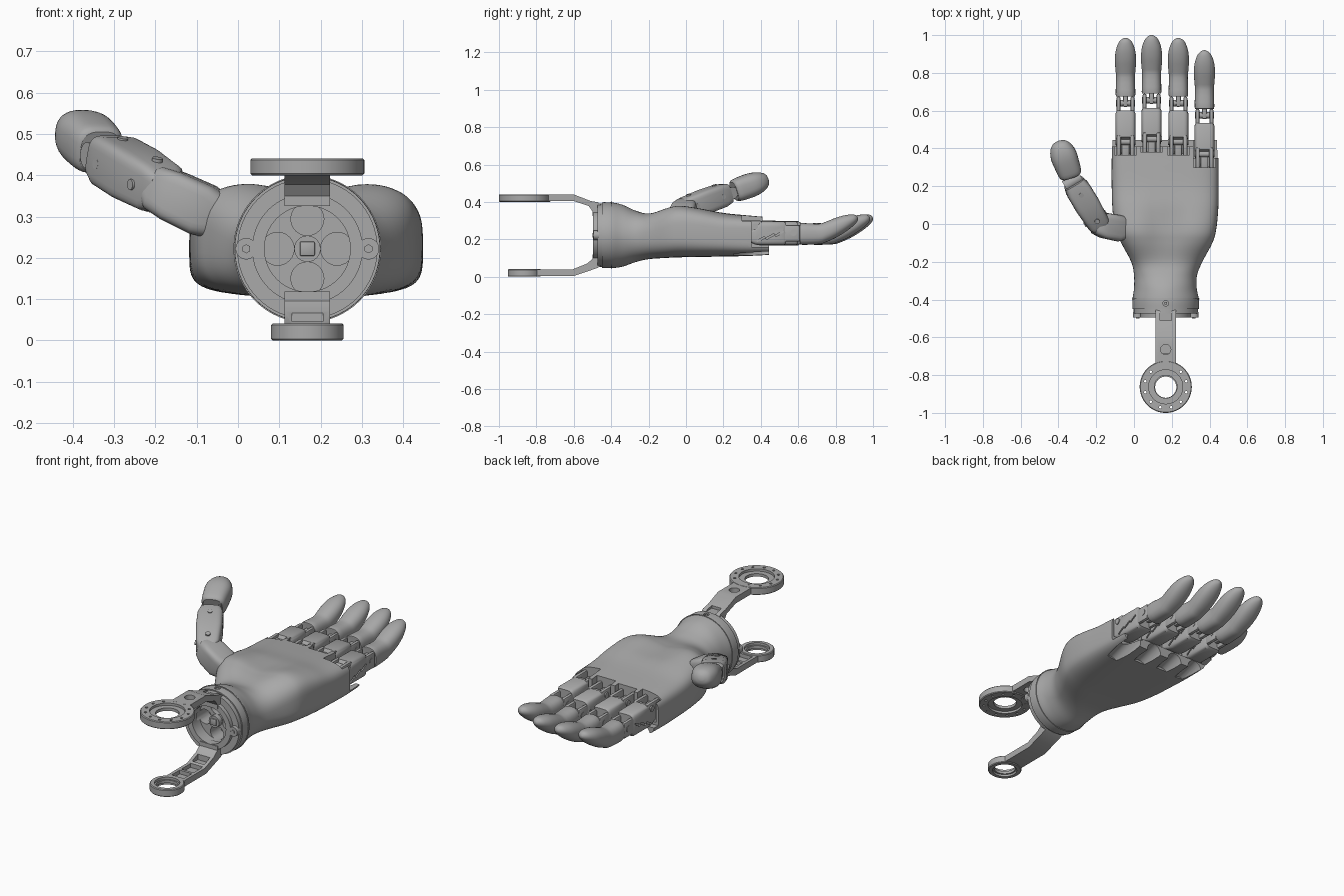
import bpy, bmesh
from math import sin, cos, pi, exp, copysign
from mathutils import Vector, Matrix

old = bpy.data.objects.get("Cube")
if old:
    bpy.data.objects.remove(old)

grey = bpy.data.materials.new("plain grey")
grey.use_nodes = True
grey.diffuse_color = (0.4, 0.4, 0.4, 1)
grey.node_tree.nodes["Principled BSDF"].inputs["Base Color"].default_value = (0.4, 0.4, 0.4, 1)

I = Matrix.Identity(4)
CX, CZ = 0.168, 0.222          # wrist axis


def finish(name, bm, m=I):
    bmesh.ops.transform(bm, matrix=m, verts=bm.verts)
    bmesh.ops.recalc_face_normals(bm, faces=bm.faces)
    me = bpy.data.meshes.new(name)
    bm.to_mesh(me)
    bm.free()
    me.materials.append(grey)
    ob = bpy.data.objects.new(name, me)
    bpy.context.collection.objects.link(ob)
    return ob


def spline(rows, steps):
    out = []
    for i in range(len(rows) - 1):
        a, b, c, d = (rows[max(0, min(len(rows) - 1, i + k))] for k in (-1, 0, 1, 2))
        for s in range(steps):
            t = s / steps
            out.append([q + t / 2 * (r - p + t * (2 * p - 5 * q + 4 * r - w + t * (3 * (q - r) + w - p)))
                        for p, q, r, w in zip(a, b, c, d)])
    return out + [list(rows[-1])]


def loft(name, rows, m=I, n=32, steps=1):
    """Rows are (y, x min, x max, z min, z max, roundness power)."""
    bm = bmesh.new()
    rings = []
    for y, x0, x1, z0, z1, p in spline(rows, steps):
        ring = []
        for k in range(n):
            c, s = cos(2 * pi * k / n), sin(2 * pi * k / n)
            u, v = (copysign(abs(w) ** (2 / p), w) for w in (c, s))
            ring.append(bm.verts.new(((x0 + x1 + (x1 - x0) * u) / 2, y, (z0 + z1 + (z1 - z0) * v) / 2)))
        rings.append(ring)
    for a, b in zip(rings, rings[1:]):
        for k in range(n):
            bm.faces.new((a[k], a[k - 1], b[k - 1], b[k]))
    bm.faces.new(rings[0])
    bm.faces.new(rings[-1])
    return finish(name, bm, m)


def box(name, c, size, m=I, bevel=0.0):
    bm = bmesh.new()
    bmesh.ops.create_cube(bm, size=1)
    bmesh.ops.transform(bm, matrix=Matrix.Translation(c) @ Matrix.Diagonal((*size, 1)), verts=bm.verts)
    if bevel:
        bmesh.ops.bevel(bm, geom=bm.edges[:], offset=bevel, segments=2, affect='EDGES', profile=0.5)
    return finish(name, bm, m)


def rod(name, c, r, length, axis, m=I, n=24):
    bm = bmesh.new()
    bmesh.ops.create_cone(bm, cap_ends=True, segments=n, radius1=r, radius2=r, depth=length)
    rot = Vector((0, 0, 1)).rotation_difference(Vector(axis)).to_matrix().to_4x4()
    return finish(name, bm, m @ Matrix.Translation(c) @ rot)


def lathe(name, profile, m, n=64):
    """Closed (radius, height) profile turned around z."""
    bm = bmesh.new()
    rings = [[bm.verts.new((r * cos(2 * pi * k / n), r * sin(2 * pi * k / n), h)) for r, h in profile]
             for k in range(n)]
    for k in range(n):
        for j in range(len(profile)):
            bm.faces.new((rings[k - 1][j - 1], rings[k][j - 1], rings[k][j], rings[k - 1][j]))
    return finish(name, bm, m)


def extrude_x(name, outline, x, width):
    bm = bmesh.new()
    f = bm.faces.new([bm.verts.new((x - width / 2, y, z)) for y, z in outline])
    g = bmesh.ops.extrude_face_region(bm, geom=[f])["geom"]
    bmesh.ops.translate(bm, vec=(width, 0, 0), verts=[v for v in g if isinstance(v, bmesh.types.BMVert)])
    return finish(name, bm)


def cut(ob, cutters):
    for c in cutters:
        mod = ob.modifiers.new("cut", 'BOOLEAN')
        mod.operation, mod.solver, mod.object = 'DIFFERENCE', 'EXACT', c
        with bpy.context.temp_override(object=ob, active_object=ob):
            bpy.ops.object.modifier_apply(modifier=mod.name)
        bpy.data.objects.remove(c)


fingers = [("index", -0.045, -0.015), ("middle", 0.093, 0.0), ("ring", 0.235, -0.015), ("little", 0.373, -0.08)]

# Palm and wrist in one shell
palm = loft("palm", [
    (-0.45, -0.008, 0.344, 0.046, 0.398, 2), (-0.40, -0.008, 0.344, 0.046, 0.398, 2),
    (-0.34, 0.0, 0.332, 0.054, 0.385, 2), (-0.27, 0.0, 0.334, 0.078, 0.355, 2.2),
    (-0.2, -0.015, 0.362, 0.094, 0.345, 2.6), (-0.1, -0.068, 0.415, 0.101, 0.378, 3.2),
    (-0.03, -0.1, 0.435, 0.104, 0.388, 3.5), (0.08, -0.114, 0.446, 0.106, 0.368, 3.8),
    (0.2, -0.118, 0.448, 0.108, 0.342, 4), (0.33, -0.118, 0.447, 0.111, 0.328, 4.5),
    (0.445, -0.116, 0.442, 0.117, 0.318, 5)], n=72, steps=5)
for v in palm.data.vertices:      # hollow between the thumb pad and heel pad
    if v.co.z > CZ:
        v.co.z -= 0.035 * exp(-((v.co.x - 0.17) / 0.1) ** 2 - ((v.co.y + 0.04) / 0.13) ** 2)
cutters = [box("c", (0.16, 0.51, 0.37), (0.8, 0.2, 0.4)),
           box("c", (0.43, 0.45, 0.37), (0.23, 0.2, 0.42)),
           rod("c", (CX, -0.45, CZ), 0.108, 0.05, (0, 1, 0), n=48),
           rod("c", (CX, -0.42, 0.4), 0.015, 0.03, (0, 0, 1))]
for k in range(4):
    a = k * pi / 2
    cutters.append(rod("c", (CX + 0.072 * cos(a), -0.42, CZ + 0.072 * sin(a)), 0.04, 0.16, (0, 1, 0)))
for _, x, dy in fingers:
    cutters.append(box("c", (x, 0.46 + dy, 0.31), (0.116, 0.16, 0.25)))
    cutters.append(rod("c", (x, 0.47 + dy, 0.125), 0.045, 0.26, (0, 1, 0.32)))
cut(palm, cutters)
rod("wrist_screw", (CX, -0.42, 0.386), 0.008, 0.018, (0, 0, 1))
lathe("wrist_seam", [(0.17, -0.003), (0.179, -0.003), (0.179, 0.003), (0.17, 0.003)],
      Matrix.Translation((CX, -0.398, CZ)) @ Matrix.Rotation(pi / 2, 4, 'X'))
rod("wrist_hub", (CX, -0.437, CZ), 0.032, 0.03, (0, 1, 0))
box("hub_slot", (CX, -0.455, CZ), (0.036, 0.01, 0.036), bevel=0.004)

# Wrist mounting ring with side ears
wrist = Matrix.Translation((CX, -0.468, CZ)) @ Matrix.Rotation(pi / 2, 4, 'X')
lathe("mount_plate", [(0.106, -0.018), (0.17, -0.018), (0.17, 0.006), (0.106, 0.006)], wrist)
lathe("mount_rim", [(0.104, 0.0), (0.134, 0.0), (0.134, 0.028), (0.104, 0.028)], wrist)
for s in (-1, 1):
    rod("ear", (CX + s * 0.148, -0.48, CZ), 0.026, 0.03, (0, 1, 0))
    rod("ear_screw", (CX + s * 0.148, -0.496, CZ), 0.011, 0.008, (0, 1, 0), n=6)
    rod("plate_screw", (CX, -0.502, CZ + s * 0.148), 0.011, 0.008, (0, 1, 0), n=6)

# Forearm bracket, upper and lower arms
upper = extrude_x("upper_arm", [(-0.76, 0.405), (-0.6, 0.405), (-0.52, 0.378), (-0.5, 0.35), (-0.5, 0.325),
                                (-0.455, 0.325), (-0.455, 0.385), (-0.47, 0.398), (-0.51, 0.405),
                                (-0.6, 0.44), (-0.76, 0.44)], CX, 0.11)
cut(upper, [rod("c", (CX, -0.665, 0.42), 0.027, 0.1, (0, 0, 1)),
            box("c", (CX, -0.485, 0.405), (0.06, 0.05, 0.03))])
lower = extrude_x("lower_arm", [(-0.8, 0.004), (-0.6, 0.004), (-0.47, 0.048), (-0.455, 0.06), (-0.455, 0.118),
                                (-0.5, 0.118), (-0.5, 0.095), (-0.53, 0.07), (-0.61, 0.038), (-0.8, 0.038)],
                  CX, 0.11)
cut(lower, [box("c", (CX, -0.735, 0.035), (0.075, 0.07, 0.036)),
            box("c", (CX, -0.645, 0.035), (0.075, 0.08, 0.036)),
            box("c", (CX, -0.565, 0.07), (0.075, 0.05, 0.07))])
for name, y, z, r, hole, bore, count in (("upper_ring", -0.862, 0.4, 0.138, 0.06, 0.09, 12),
                                         ("lower_ring", -0.864, 0.0, 0.088, 0.056, 0.064, 0)):
    at = Matrix.Translation((CX, y, z))
    arm = upper if count else lower
    cut(arm, [rod("c", (CX, y, z + 0.02), bore, 0.1, (0, 0, 1), n=48)])
    ring = lathe(name, [(hole, 0.012), (hole, 0.028), (bore, 0.028), (bore, 0.041), (r - 0.004, 0.041),
                        (r, 0.037), (r, 0.004), (r - 0.004, 0), (bore, 0), (bore, 0.012)], at)
    cut(ring, [rod("c", (CX + 0.112 * cos(k * pi / 6 + 0.26), y + 0.112 * sin(k * pi / 6 + 0.26), z + 0.02),
                   0.007, 0.1, (0, 0, 1), n=10) for k in range(count)])

# Four fingers: knuckle, middle link, hinge and curved tip
for name, x, dy in fingers:
    m = Matrix.Translation((x, dy, 0))
    for s in (-1, 1):
        box(name + "_knuckle_lug", (s * 0.036, 0.425, 0.262), (0.022, 0.12, 0.075), m, 0.008)
        box(name + "_link_fork", (s * 0.037, 0.635, 0.232), (0.022, 0.11, 0.088), m, 0.01)
    box(name + "_knuckle_core", (0, 0.425, 0.235), (0.04, 0.14, 0.07), m, 0.008)
    rod(name + "_knuckle_pin", (0, 0.45, 0.27), 0.016, 0.108, (1, 0, 0), m)
    link = loft(name + "_link", [(0.385, -0.045, 0.045, 0.2, 0.245, 5), (0.45, -0.051, 0.051, 0.172, 0.262, 5),
                                 (0.475, -0.053, 0.053, 0.168, 0.297, 5), (0.6, -0.053, 0.053, 0.168, 0.297, 5),
                                 (0.615, -0.046, 0.046, 0.178, 0.288, 5)], m)
    cut(link, [box("c", (s * 0.056, 0, 0), (0.024, 0.05, 0.009), m @ Matrix.Translation((0, y, z))
                   @ Matrix.Rotation(0.5, 4, 'X')) for s in (-1, 1) for y, z in ((0.48, 0.2), (0.53, 0.215), (0.58, 0.23))])
    rod(name + "_hinge_pin", (0, 0.655, 0.235), 0.017, 0.1, (1, 0, 0), m)
    box(name + "_hinge_bar", (0, 0.675, 0.225), (0.026, 0.08, 0.06), m, 0.008)
    loft(name + "_tip", [(0.69, -0.046, 0.046, 0.178, 0.28, 2.6), (0.7, -0.052, 0.052, 0.171, 0.287, 2.6),
                         (0.79, -0.05, 0.05, 0.174, 0.283, 2.5), (0.83, -0.053, 0.053, 0.186, 0.295, 2.4),
                         (0.88, -0.056, 0.056, 0.208, 0.315, 2.3), (0.93, -0.052, 0.052, 0.238, 0.329, 2.2),
                         (0.97, -0.039, 0.039, 0.268, 0.333, 2), (0.99, -0.024, 0.024, 0.288, 0.328, 2),
                         (1.0, -0.006, 0.006, 0.303, 0.315, 2)], m, steps=3)


def frame(p, q):
    y = (Vector(q) - Vector(p)).normalized()
    x = y.cross(Vector((0, 0, 1))).normalized()
    return Matrix.Translation(p) @ Matrix((x, y, x.cross(y))).transposed().to_4x4()


def row(y, hx, hz, p, z=0.0):
    return (y, -hx, hx, z - hz, z + hz, p)


# Thumb: base, link, hinge and tip
base = frame((-0.04, -0.03, 0.295), (-0.2, 0.0, 0.37))
loft("thumb_base", [row(0, 0.05, 0.055, 3), row(0.05, 0.07, 0.064, 5), row(0.13, 0.068, 0.062, 5),
                    row(0.18, 0.055, 0.055, 4), row(0.2, 0.035, 0.04, 3)], base)
link = frame((-0.175, -0.02, 0.36), (-0.335, 0.245, 0.455))
loft("thumb_link", [row(0, 0.045, 0.045, 4), row(0.03, 0.06, 0.058, 5), row(0.15, 0.068, 0.064, 5),
                    row(0.25, 0.066, 0.062, 5), row(0.29, 0.056, 0.054, 4)], link)
for y in (0.06, 0.23):
    for axis in ((1, 0, 0), (0, 0, 1)):
        rod("thumb_pin", (0, y, 0), 0.013, 0.134, axis, link)
rod("thumb_hinge", (0, 0.3, 0), 0.032, 0.1, (1, 0, 0), link)
tip = frame((-0.325, 0.23, 0.448), (-0.397, 0.43, 0.52))
loft("thumb_tip", [row(0.03, 0.05, 0.05, 3), row(0.045, 0.062, 0.06, 3), row(0.1, 0.068, 0.064, 2.8),
                   row(0.15, 0.07, 0.062, 2.6), row(0.19, 0.06, 0.052, 2.4), row(0.22, 0.04, 0.035, 2.2),
                   row(0.232, 0.012, 0.012, 2)], tip, steps=3)

# Smooth shading with crisp edges
bpy.ops.object.select_all(action='DESELECT')
for ob in bpy.context.scene.objects:
    if ob.type == 'MESH' and grey.name in ob.data.materials:
        ob.select_set(True)
        bpy.context.view_layer.objects.active = ob
bpy.ops.object.shade_smooth_by_angle(angle=0.6)
